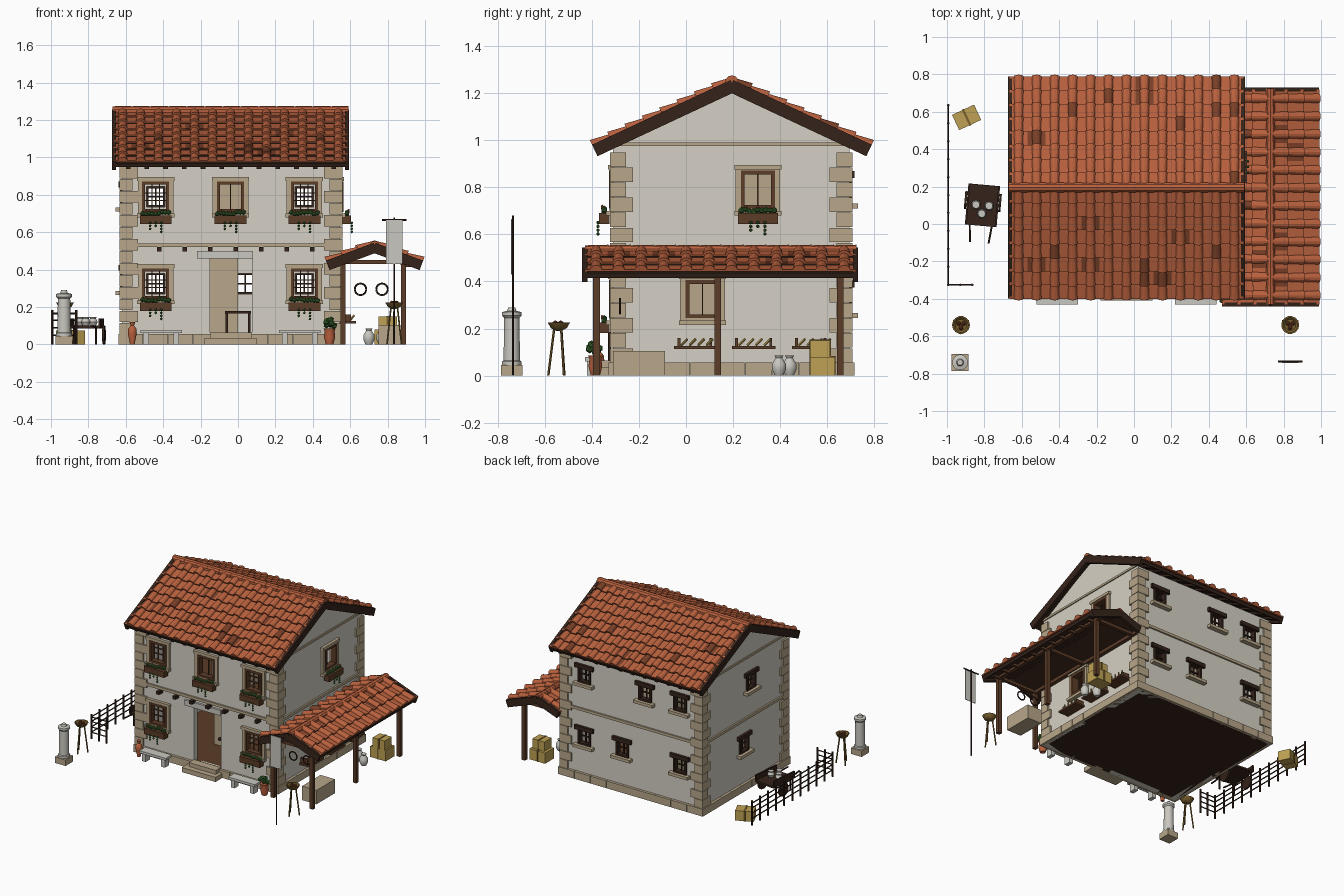
import bpy, bmesh, math, random
from mathutils import Matrix, Vector as V

random.seed(4)
if "Cube" in bpy.data.objects:
    bpy.data.objects.remove(bpy.data.objects["Cube"])


def material(name, *rgb):
    mat = bpy.data.materials.new(name)
    color = [(c / 255) ** 2.2 for c in rgb] + [1]
    mat.use_nodes = True
    mat.diffuse_color = color
    mat.node_tree.nodes["Principled BSDF"].inputs["Base Color"].default_value = color
    return mat


PLASTER = material("plaster", 212, 207, 195)
STONE = material("tan stone", 182, 165, 136)
TILE = material("terracotta", 184, 97, 64)
BURNT = material("burnt terracotta", 122, 66, 44)
WOOD = material("brown wood", 92, 62, 44)
DARK = material("dark timber", 56, 40, 32)
MARBLE = material("pale stone", 200, 198, 190)
STRAW = material("straw", 188, 160, 84)
LEAF = material("leaf green", 58, 98, 48)
BRONZE = material("bronze", 122, 96, 50)


class Part:
    """Collects shapes in one mesh object."""

    def __init__(self, name, *mats):
        self.name, self.mats, self.bm = name, mats, bmesh.new()

    def paint(self, verts, m):
        for face in {f for v in verts for f in v.link_faces}:
            face.material_index = m

    def box(self, x0, x1, y0, y1, z0, z1, frame=Matrix(), m=0):
        mid = Matrix.Translation(((x0 + x1) / 2, (y0 + y1) / 2, (z0 + z1) / 2))
        size = Matrix.Diagonal((x1 - x0, y1 - y0, z1 - z0, 1))
        self.paint(bmesh.ops.create_cube(self.bm, size=1, matrix=frame @ mid @ size)["verts"], m)

    def hull(self, points, m=0):
        verts = [self.bm.verts.new(p) for p in points]
        bmesh.ops.convex_hull(self.bm, input=verts)
        self.paint(verts, m)

    def rod(self, p, q, r, m=0, n=6, r2=None):
        p, q = V(p), V(q)
        frame = Matrix.Translation((p + q) / 2) @ (q - p).to_track_quat("Z", "Y").to_matrix().to_4x4()
        self.paint(bmesh.ops.create_cone(self.bm, cap_ends=True, segments=n, radius1=r,
                   radius2=r if r2 is None else r2, depth=(q - p).length, matrix=frame)["verts"], m)

    def lathe(self, at, profile, m=0, n=14):
        rings = [[self.bm.verts.new(V(at) + V((r * math.cos(i * math.tau / n), r * math.sin(i * math.tau / n), z)))
                  for i in range(n)] for r, z in profile]
        for a, b in zip(rings, rings[1:]):
            for i in range(n):
                self.bm.faces.new((a[i - 1], a[i], b[i], b[i - 1])).material_index = m
        for ring in (rings[0], rings[-1]):
            self.bm.faces.new(ring).material_index = m

    def ball(self, at, r, m=0):
        self.paint(bmesh.ops.create_icosphere(self.bm, subdivisions=1, radius=r,
                                              matrix=Matrix.Translation(at))["verts"], m)

    def done(self, smooth=False):
        bmesh.ops.recalc_face_normals(self.bm, faces=self.bm.faces)
        mesh = bpy.data.meshes.new(self.name)
        self.bm.to_mesh(mesh)
        self.bm.free()
        for mat in self.mats:
            mesh.materials.append(mat)
        obj = bpy.data.objects.new(self.name, mesh)
        bpy.context.collection.objects.link(obj)
        if smooth:
            bpy.ops.object.select_all(action="DESELECT")
            obj.select_set(True)
            bpy.context.view_layer.objects.active = obj
            bpy.ops.object.shade_smooth_by_angle(angle=math.radians(40))


def basis(origin, a, b, c):
    return Matrix.Translation(origin) @ Matrix((a, b, c)).transposed().to_4x4()


# House footprint; wall frames run along the wall, outward, up
L, R, F, B, TOP, PEAK = -.62, .545, -.31, .695, .97, .195
X, Y, Z = V((1, 0, 0)), V((0, 1, 0)), V((0, 0, 1))
FRONT, BACK = basis(Y * F, X, -Y, Z), basis(Y * B, X, Y, Z)
RIGHT, LEFT = basis(X * R, Y, X, Z), basis(X * L, Y, -X, Z)
UP, LOW = .79, .325
front_windows = [(-.44, UP), (-.04, UP), (.355, UP), (-.44, LOW), (.355, LOW)]
right_windows = [(.305, UP), (.07, LOW)]
back_windows = [(-.44, UP), (-.15, UP), (.355, UP), (-.44, LOW), (.04, LOW), (.355, LOW)]
left_windows = [(.12, UP), (.2, LOW + .02)]


def wall(name, frame, u0, u1, holes):
    part = Part(name, PLASTER)
    us = sorted({u0, u1, *(h[0] for h in holes), *(h[1] for h in holes)})
    zs = sorted({0, TOP, *(h[2] for h in holes), *(h[3] for h in holes)})
    for a, b in zip(us, us[1:]):
        for c, d in zip(zs, zs[1:]):
            if not any(h[0] < (a + b) / 2 < h[1] and h[2] < (c + d) / 2 < h[3] for h in holes):
                part.bm.faces.new([part.bm.verts.new(frame @ V((u, 0, z))) for u, z in ((a, c), (b, c), (b, d), (a, d))])
    bmesh.ops.remove_doubles(part.bm, verts=part.bm.verts, dist=.0001)
    new = bmesh.ops.extrude_face_region(part.bm, geom=part.bm.faces[:], use_keep_orig=True)["geom"]
    inward = frame.to_3x3() @ (Y * -.04)
    bmesh.ops.translate(part.bm, verts=[g for g in new if isinstance(g, bmesh.types.BMVert)], vec=inward)
    part.done()


def holes(windows, w, h):
    return [(u - w, u + w, z - h, z + h) for u, z in windows]


wall("front_wall", FRONT, L, R, holes(front_windows, .062, .072) + [(-.15, .075, .05, .46)])
wall("back_wall", BACK, L, R, holes(back_windows, .05, .055))
wall("right_wall", RIGHT, F, B, holes(right_windows, .062, .072))
wall("left_wall", LEFT, F, B, holes(left_windows, .05, .055))

gables = Part("gables", PLASTER)
for x in (L, R - .04):
    gables.hull([(x + t, y, z) for t in (0, .04) for y, z in ((F, TOP), (B, TOP), (PEAK, 1.225))])
gables.done()

floors = Part("floors_and_underside", WOOD, DARK)
floors.box(L, R, F, B, 0, .03, m=1)
floors.box(L, R, F, B, .03, .05)
floors.box(L + .02, R - .02, F + .02, B - .02, .5, .53)
floors.done()
room = Part("inner_rooms", STONE)
room.box(-.2, 0, 0, .6, .05, .5)
room.box(-.22, .06, 0, .6, .53, TOP)
room.done()
table = Part("indoor_table", DARK)
table.box(-.07, .07, -.14, -.04, .165, .18)
for x in (-.06, .06):
    table.box(x - .006, x + .006, -.1, -.08, .05, .17)
table.done()

# Stone trim: plinth, corner blocks, string course, gable line
trim = Part("stone_trim", STONE)
for frame, a, b in ((FRONT, L, R), (BACK, L, R), (RIGHT, F, B), (LEFT, F, B)):
    count = 9
    step = (b - a + .04) / count
    for i in range(count):
        trim.box(a - .02 + i * step, a - .022 + (i + 1) * step, -.02, .02, 0, .055, frame)
    trim.box(a - .01, b + .01, -.01, .012, .52, .54, frame)
    if frame in (RIGHT, LEFT):
        trim.box(a, b, -.01, .008, .975, .99, frame)
rows = 14
for i in range(rows):
    z, long, short = .055 + i * .064, .085, .055
    a, b = (long, short) if i % 2 else (short, long)
    for x, sx in ((L, 1), (R, -1)):
        for y, sy in ((F, 1), (B, -1)):
            xs, ys = sorted((x - sx * .013, x + sx * a)), sorted((y - sy * .013, y + sy * b))
            trim.box(*xs, *ys, z, z + .061)
trim.done()

# Windows
surrounds = Part("window_surrounds", STONE)
frames = Part("window_frames", WOOD, DARK)
boxes = Part("flower_boxes", WOOD, LEAF, TILE)


def ring(part, frame, u, z, w, h, t, y0, y1, m=0):
    for s in (-1, 1):
        part.box(u + s * w - t, u + s * w + t, y0, y1, z - h - t, z + h + t, frame, m)
        part.box(u - w + t, u + w - t, y0, y1, z + s * h - t, z + s * h + t, frame, m)


def flower_box(frame, u, z):
    boxes.box(u - .085, u + .085, .015, .06, z - .145, z - .1, frame)
    for i in range(9):
        at = V((u - .07 + i * .0175, .038, z - .093 + random.uniform(0, .012)))
        boxes.ball(frame @ at, .014, 1)
        if i % 3 == 1:
            boxes.ball(frame @ (at + V((0, .008, .012))), .007, 2)
    for du, drop in ((-.03, .05), (0, .035), (.03, .06)):
        for k in range(int(drop * 70)):
            boxes.ball(frame @ V((u + du, .064, z - .14 - k * .016)), .008, 1)


for frame, windows in ((FRONT, front_windows), (RIGHT, right_windows)):
    for u, z in windows:
        ring(surrounds, frame, u, z, .083, .09, .012, -.01, .015)
        surrounds.box(u - .1, u + .1, 0, .022, z + .085, z + .105, frame)
        surrounds.box(u - .1, u + .1, 0, .03, z - .11, z - .09, frame)
        ring(frames, frame, u, z, .064, .073, .008, -.03, .018)
        plain = frame is RIGHT or abs(u) < .1
        for k in ([0] if plain else [-.02, .02]):
            frames.box(u + k - .003, u + k + .003, -.025, -.015, z - .07, z + .07, frame)
            if not plain:
                frames.box(u - .06, u + .06, -.025, -.015, z + k - .003, z + k + .003, frame)
        if (frame, z) != (RIGHT, LOW):
            flower_box(frame, u, z)
for frame, windows in ((BACK, back_windows), (LEFT, left_windows)):
    for u, z in windows:
        ring(frames, frame, u, z, .046, .052, .007, -.03, .012, 1)
        frames.box(u - .078, u + .078, -.01, .02, z + .05, z + .08, frame, 1)
        frames.box(u - .004, u + .004, -.02, -.01, z - .05, z + .05, frame, 1)
        frames.box(u - .05, u + .05, -.02, -.01, z - .004, z + .004, frame, 1)
        surrounds.box(u - .08, u + .08, -.01, .035, z - .08, z - .058, frame)
for part in (surrounds, frames, boxes):
    part.done()

# Door lintel, steps, beam ends, benches
entry = Part("door_lintel_and_steps", MARBLE, STONE)
entry.box(-.22, .08, -.01, .015, .46, .5, FRONT)
entry.box(-.18, .1, 0, .1, 0, .035, FRONT, 1)
entry.box(-.15, .075, 0, .06, .035, .065, FRONT, 1)
entry.done()
beams = Part("beam_ends", DARK)
for i in range(7):
    x = -.42 + i * .136
    beams.box(x - .012, x + .012, 0, .045, .497, .521, FRONT)
beams.done()
benches = Part("stone_benches", MARBLE)
for x in (-.41, .33):
    benches.box(x - .11, x + .11, .05, .12, .06, .078, FRONT)
    for dx in (-.08, .08):
        benches.box(x + dx - .015, x + dx + .015, .06, .11, 0, .06, FRONT)
benches.done()


def tiled_slope(part, start, along, down, cols, rows):
    """Wooden deck with pan tiles and half-round cover tiles."""
    start, along, down = V(start), V(along), V(down)
    a, d = along.normalized(), down.normalized()
    n = a.cross(d)
    n = n if n.z > 0 else -n
    frame = basis(start, a, d, n)
    wide, deep = along.length / cols, down.length / rows
    part.box(0, along.length, 0, down.length, -.022, 0, frame, 2)
    for i in range(cols):
        for j in range(rows):
            u, v = (i + .5) * wide, j * deep
            shade = [int(random.random() < .04) for _ in range(2)]
            part.hull([frame @ V((u + s * wide / 2, v + t * deep, .004 + t * .012 - k))
                       for s in (-1, 1) for t in (0, 1) for k in (0, .008)], shade[0])
            arcs = [(v - .008, .021, .004), (v + deep, .027, .012)]
            part.hull([frame @ V((u + r * math.cos(k * math.pi / 6), w, h + r * .9 * math.sin(k * math.pi / 6)))
                       for w, r, h in arcs for k in range(7)], shade[1])


def barge(part, start, along, down):
    a, d = V(along), V(down)
    n = a.cross(d.normalized())
    n = n if n.z > 0 else -n
    part.box(-.011, .011, 0, d.length, -.04, .014, basis(V(start), a, d.normalized(), n), 2)


def ridge(part, start, along, count, r):
    for i in range(count):
        p = V(start) + V(along) * (i / count)
        part.rod(p, p + V(along) * (1.05 / count), r * .9, 0, 10, r)


# Main roof
roof = Part("main_roof", TILE, BURNT, DARK)
for s in (-1, 1):
    fall = (0, s * .588, -.275)
    tiled_slope(roof, (-.665, PEAK, 1.243), X * 1.25, fall, 13, 8)
    for x in (-.662, .583):
        barge(roof, (x, PEAK, 1.243), X, fall)
    for i in range(12):
        x = -.6 + i * .1
        roof.hull([(x + t, PEAK + s * y, z - k) for t in (0, .025) for k in (0, .025)
                   for y, z in ((.45, 1.018), (.57, .962))], 2)
ridge(roof, (-.67, PEAK, 1.248), X * 1.255, 13, .028)
roof.done()

# Side porch
porch = Part("porch_roof", TILE, BURNT, DARK)
crest = V((.73, -.43, .53))
tiled_slope(porch, crest, Y * 1.15, (.255, 0, -.095), 12, 3)
tiled_slope(porch, crest, Y * .1, (-.255, 0, -.095), 1, 3)
tiled_slope(porch, crest + Y * .1, Y * 1.05, (-.185, 0, -.069), 11, 2)
for dx in (-.255, .255):
    barge(porch, crest, Y, (dx, 0, -.095))
barge(porch, crest + Y * 1.15, Y, (.255, 0, -.095))
barge(porch, crest + Y * 1.15, Y, (-.18, 0, -.067))
ridge(porch, crest, Y * 1.15, 12, .026)
porch.done()
posts = Part("porch_posts_and_beams", WOOD)
for x, y in ((.885, -.38), (.885, .135), (.885, .655), (.562, -.38)):
    posts.box(x - .014, x + .014, y - .014, y + .014, 0, .45)
posts.box(.87, .9, -.41, .7, .425, .452)
posts.box(.548, .576, -.41, .7, .425, .452)
for y in (-.38, .135, .655):
    posts.box(.55, .9, y - .012, y + .012, .43, .452)
for i in range(11):
    y = -.36 + i * .1
    posts.box(.89, .965, y - .009, y + .009, .415, .433)
posts.done()

# Porch contents
shelves = Part("wall_shelves", WOOD, STRAW)
for a, b in ((-.05, .125), (.195, .38), (.45, .61)):
    shelves.box(a, b, 0, .085, .112, .125, RIGHT)
    for y in (a + .02, b - .02):
        shelves.box(y - .006, y + .006, 0, .06, .125, .16, RIGHT)
    for i in range(4):
        y = a + .03 + i * .036
        shelves.rod((.6, y, .13), (.62, y + .025, .155), .006, 1)
shelves.done()
trough = Part("stone_trough", STONE)
trough.box(.75, .87, -.31, -.09, 0, .105)
trough.done()


def crate(name, x, y, z, w, d, h, turn=0):
    part = Part(name, STRAW, BRONZE)
    frame = Matrix.Translation((x, y, z)) @ Matrix.Rotation(math.radians(turn), 4, "Z")
    part.box(-w / 2, w / 2, -d / 2, d / 2, 0, h, frame)
    part.box(-.006, .006, -d / 2 - .003, d / 2 + .003, 0, h + .003, frame, 1)
    part.done()


crate("lower_crate", .795, .58, 0, .13, .105, .08)
crate("upper_crate", .8, .57, .08, .1, .085, .07)
crate("yard_crate", -.895, .57, 0, .13, .09, .075, 25)

jars = Part("jars_and_pots", TILE, MARBLE, LEAF)
jar = [(.018, 0), (.03, .025), (.03, .05), (.014, .075), (.02, .085)]
jars.lathe((.77, .395, 0), jar, 1)
jars.lathe((.7, .44, 0), jar, 1)
jars.lathe((-.565, -.37, 0), [(.012, 0), (.024, .06), (.022, .085), (.009, .1), (.015, .12)])
jars.lathe((.49, -.385, 0), [(.02, 0), (.03, .04), (.026, .07), (.032, .085)])
for i in range(9):
    jars.ball((.49 + random.uniform(-.025, .025), -.385 + random.uniform(-.025, .025), .1 + i * .004), .018, 2)
jars.done(True)
hoops = Part("iron_hoops", DARK)
for x in (.655, .77):
    pts = [(x + .031 * math.cos(i * math.tau / 16), -.28, .295 + .031 * math.sin(i * math.tau / 16)) for i in range(16)]
    for i in range(16):
        hoops.rod(pts[i - 1], pts[i], .005)
hoops.done()

# Yard: braziers, pillar, banner, fence, cart
for name, x in (("left_brazier", -.925), ("right_brazier", .835)):
    part = Part(name, BRONZE, BURNT)
    part.lathe((x, -.54, .19), [(.012, 0), (.035, .012), (.048, .035), (.04, .035), (.03, .025)])
    for i in range(3):
        c, s = math.cos(i * 2.094 + .5), math.sin(i * 2.094 + .5)
        part.rod((x + c * .045, -.54 + s * .045, 0), (x + c * .02, -.54 + s * .02, .2), .005)
        part.ball((x + c * .015, -.54 + s * .015, .222), .013, 1)
    part.done(True)
pillar = Part("stone_pillar", MARBLE, STONE)
pillar.box(-.975, -.885, -.785, -.695, 0, .045, m=1)
pillar.lathe((-.93, -.74, .045), [(.042, 0), (.042, .015), (.036, .02), (.033, .2), (.042, .21), (.042, .225), (.02, .23), (.015, .245)])
pillar.done(True)
banner = Part("banner", DARK, MARBLE)
banner.rod((.835, -.735, 0), (.835, -.735, .68), .005)
banner.rod((.77, -.735, .665), (.9, -.735, .665), .005)
banner.box(.79, .88, -.744, -.74, .43, .665, m=1)
banner.done()
fence = Part("fence", DARK)
for p, q, count in ((V((-.993, .635, 0)), V((-.993, -.325, 0)), 10), (V((-.993, -.325, 0)), V((-.865, -.325, 0)), 2)):
    for i in range(count + 1):
        c = p.lerp(q, i / count)
        fence.rod(c, c + Z * .185, .007)
    for z in (.05, .09, .13, .165):
        fence.rod(p + Z * z, q + Z * z, .0045)
fence.done()
cart = Part("hand_cart", DARK, MARBLE)
yaw = Matrix.Translation((-.81, .1, 0)) @ Matrix.Rotation(math.radians(-5), 4, "Z")
cart.box(-.08, .08, -.11, .11, .085, .1, yaw)
for s in (-1, 1):
    cart.box(s * .08 - .005, s * .08 + .005, -.11, .11, .09, .14, yaw)
    cart.rod(yaw @ V((s * .092 - .006, .02, .05)), yaw @ V((s * .092 + .006, .02, .05)), .05, 0, 14)
    cart.rod(yaw @ V((s * .06, -.1, .09)), yaw @ V((s * .05, -.2, .1)), .006)
    cart.rod(yaw @ V((s * .06, -.09, 0)), yaw @ V((s * .06, -.09, .09)), .006)
for x, y in ((-.035, 0), (.035, 0), (0, -.045)):
    cart.lathe(yaw @ V((x, y, .1)), [(.015, 0), (.025, .02), (.016, .04), (.02, .047)], 1)
cart.done(True)
